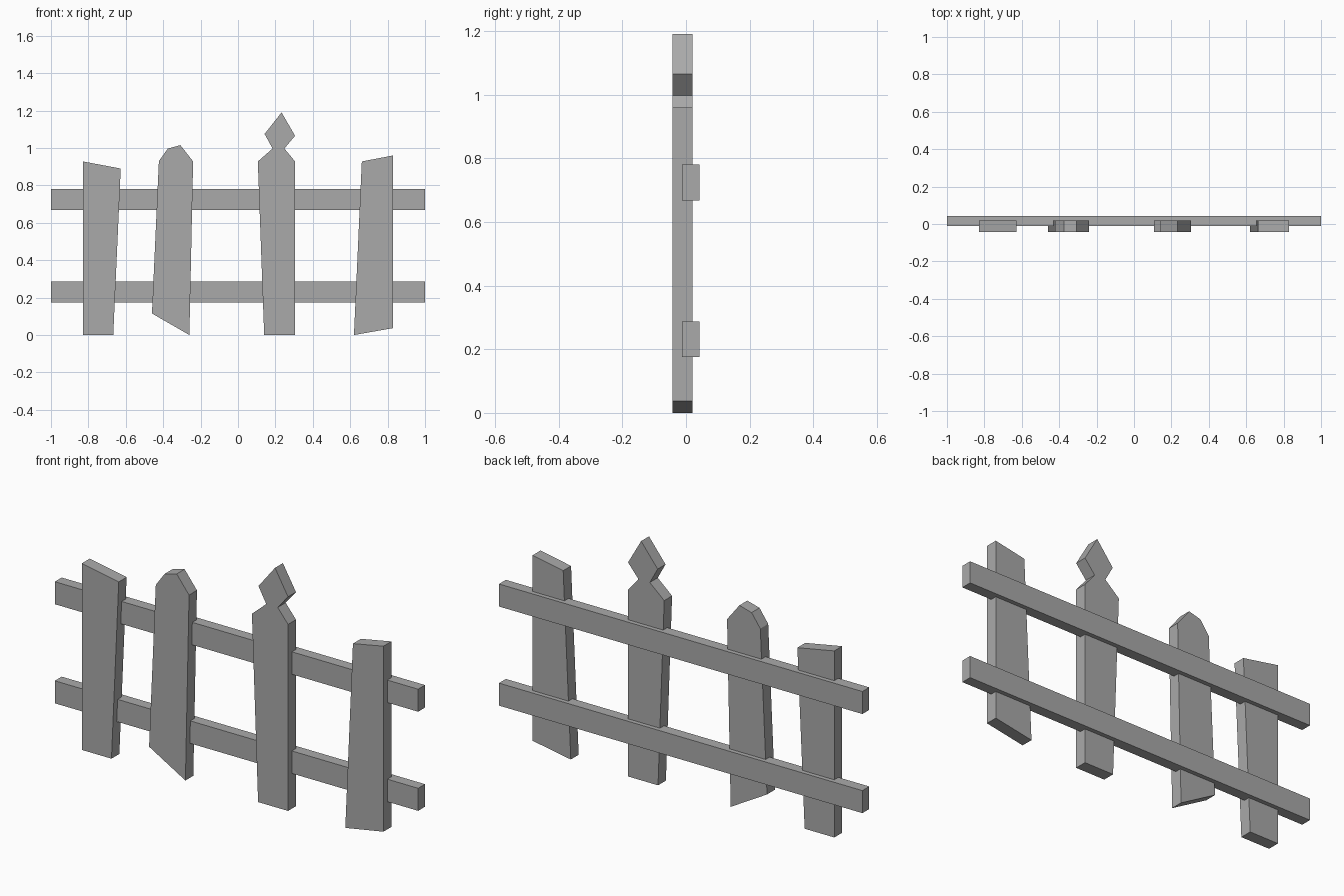
import bpy
import bmesh

if "Cube" in bpy.data.objects:
    bpy.data.objects.remove(bpy.data.objects["Cube"], do_unlink=True)

GREY = (0.4, 0.4, 0.4, 1.0)
wood = bpy.data.materials.new("weathered grey")
wood.use_nodes = True
wood.diffuse_color = GREY
wood.node_tree.nodes["Principled BSDF"].inputs["Base Color"].default_value = GREY


def board(name, outline, front, back):
    """Extrude an x-z outline from the front y to the back y."""
    bm = bmesh.new()
    face = bm.faces.new([bm.verts.new((x, front, z)) for x, z in outline])
    result = bmesh.ops.extrude_face_region(bm, geom=[face])
    moved = [v for v in result["geom"] if isinstance(v, bmesh.types.BMVert)]
    bmesh.ops.translate(bm, verts=moved, vec=(0, back - front, 0))
    bmesh.ops.recalc_face_normals(bm, faces=bm.faces)
    mesh = bpy.data.meshes.new(name)
    bm.to_mesh(mesh)
    bm.free()
    mesh.materials.append(wood)
    obj = bpy.data.objects.new(name, mesh)
    bpy.context.collection.objects.link(obj)
    return obj


# Horizontal rails, set into the backs of the pickets
for name, low, high in (("lower_rail", 0.175, 0.287), ("upper_rail", 0.668, 0.78)):
    board(name, [(-1, low), (1, low), (1, high), (-1, high)], -0.012, 0.042)

# Crooked pickets, each with its own outline
pickets = {
    "slanted_picket_right": [(-0.83, 0), (-0.667, 0), (-0.627, 0.89), (-0.83, 0.928)],
    "rounded_picket": [(-0.46, 0.115), (-0.26, 0), (-0.24, 0.928), (-0.308, 1.015),
                       (-0.375, 0.997), (-0.423, 0.93)],
    "diamond_picket": [(0.14, 0), (0.305, 0), (0.305, 0.928), (0.248, 0.997),
                       (0.305, 1.065), (0.233, 1.19), (0.142, 1.075),
                       (0.185, 0.997), (0.106, 0.928)],
    "slanted_picket_left": [(0.62, 0), (0.83, 0.037), (0.83, 0.96), (0.662, 0.928)],
}
for name, outline in pickets.items():
    board(name, outline, -0.042, 0.02)
